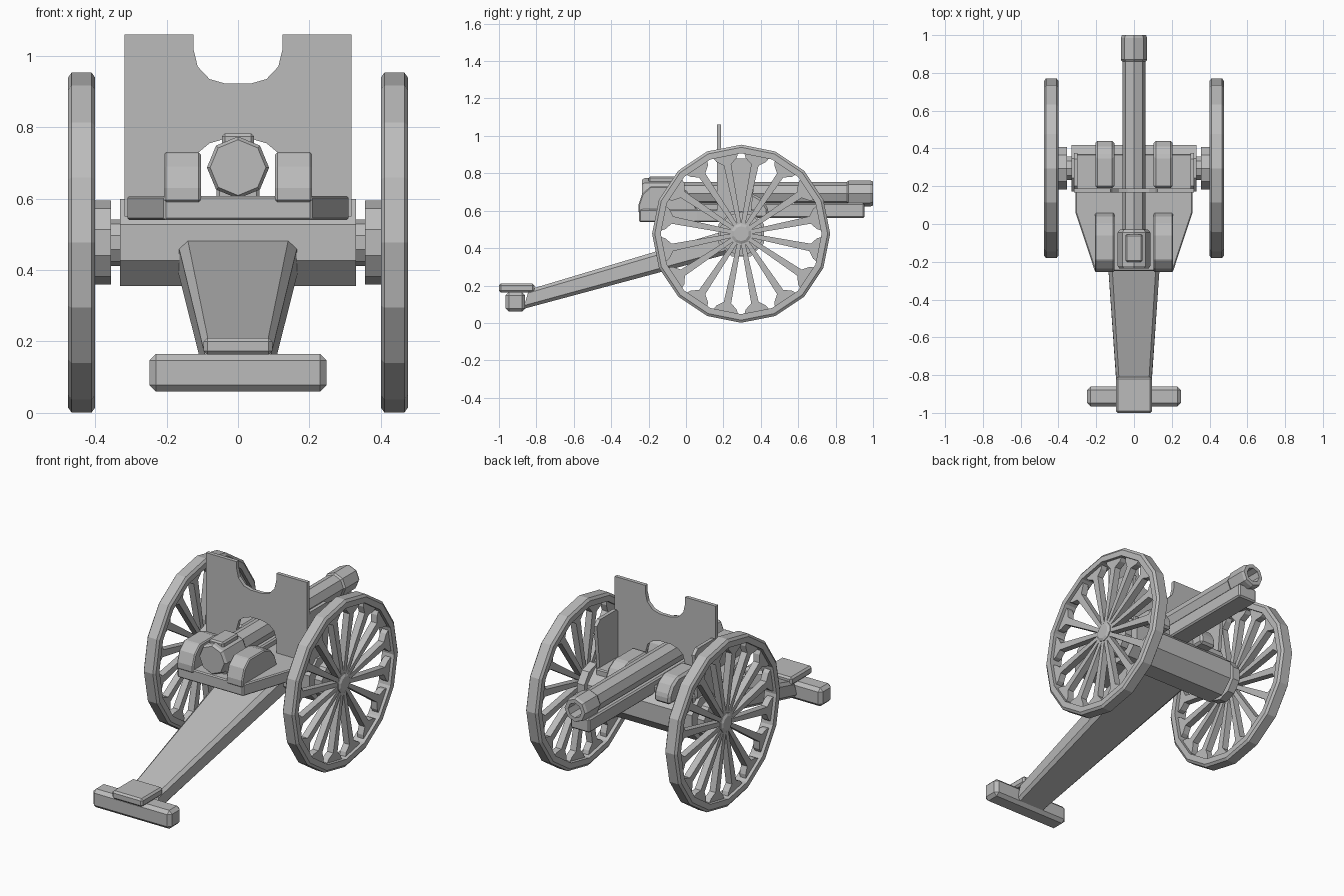
import bpy, bmesh, math
from mathutils import Vector

if "Cube" in bpy.data.objects:
    bpy.data.objects.remove(bpy.data.objects["Cube"])

grey = bpy.data.materials.new("plain grey")
grey.diffuse_color = (0.5, 0.5, 0.5, 1)
grey.use_nodes = True
grey.node_tree.nodes["Principled BSDF"].inputs["Base Color"].default_value = grey.diffuse_color


def place(a, u, v, axis):
    # a runs along the axis, (u, v) are the remaining coordinates in order
    return {'x': (a, u, v), 'y': (u, a, v), 'z': (u, v, a)}[axis]


def finish(name, bm, bevel=0):
    bmesh.ops.remove_doubles(bm, verts=bm.verts, dist=1e-5)
    bmesh.ops.recalc_face_normals(bm, faces=bm.faces)
    me = bpy.data.meshes.new(name)
    bm.to_mesh(me)
    bm.free()
    me.materials.append(grey)
    ob = bpy.data.objects.new(name, me)
    bpy.context.collection.objects.link(ob)
    if bevel:
        m = ob.modifiers.new("bevel", 'BEVEL')
        m.width, m.segments, m.limit_method = bevel, 1, 'ANGLE'
    return ob


def extrude(name, outlines, lo, hi, axis, bevel=0):
    bm = bmesh.new()
    for pts in outlines:
        a = [bm.verts.new(place(lo, u, v, axis)) for u, v in pts]
        b = [bm.verts.new(place(hi, u, v, axis)) for u, v in pts]
        bm.faces.new(a)
        bm.faces.new(b[::-1])
        for i in range(len(a)):
            j = (i + 1) % len(a)
            bm.faces.new((a[i], a[j], b[j], b[i]))
    return finish(name, bm, bevel)


def box(name, x0, x1, y0, y1, z0, z1, bevel=0):
    return extrude(name, [[(x0, y0), (x1, y0), (x1, y1), (x0, y1)]], z0, z1, 'z', bevel)


def lathe(name, profile, n, axis, cu, cv, phase=0, loop=False):
    # profile: (position along axis, radius)
    bm = bmesh.new()
    rings = []
    for a, r in profile:
        rings.append([bm.verts.new(place(a, cu + r * math.sin(t), cv + r * math.cos(t), axis))
                      for t in [phase + 2 * math.pi * i / n for i in range(n)]])
    if loop:
        rings.append(rings[0])
    else:
        bm.faces.new(rings[0])
        bm.faces.new(rings[-1])
    for p, q in zip(rings, rings[1:]):
        for i in range(n):
            j = (i + 1) % n
            bm.faces.new((p[i], p[j], q[j], q[i]))
    return finish(name, bm)


WY, WZ = 0.295, 0.477      # wheel centre

# Wheels: rim, flared spokes, hub
spokes = []
half = [(0.011, 0.04), (0.02, 0.375), (0.055, 0.402), (0.07, 0.43)]
shape = half + [(-u, r) for u, r in reversed(half)]
for k in range(16):
    t = math.radians(11.25 + 22.5 * k)
    spokes.append([(WY + u * math.cos(t) + r * math.sin(t),
                    WZ - u * math.sin(t) + r * math.cos(t)) for u, r in shape])
for side, s in (("left", -1), ("right", 1)):
    rim = [(.40, .43), (.40, .462), (.41, .476), (.466, .476), (.476, .462), (.476, .43)]
    lathe(side + "_wheel_rim", [(s * a, r) for a, r in rim], 16, 'x', WY, WZ, 0, True)
    extrude(side + "_wheel_spokes", spokes, s * .42, s * .458, 'x')
    hub = [(.32, .065), (.355, .065), (.355, .118), (.40, .118), (.405, .055),
           (.462, .055), (.47, .04)]
    lathe(side + "_wheel_hub", [(s * a, r) for a, r in hub], 10, 'x', WY, WZ)

# Axle: octagonal beam
lathe("axle", [(-.33, .132), (.33, .132)], 8, 'x', WY, WZ, math.pi / 8)

# Platform, narrowing to the rear
extrude("platform", [[(-.207, -.25), (.207, -.25), (.31, .06), (.31, .37), (-.31, .37), (-.31, .06)]],
        .54, .608, 'z', .006)

# Rounded blocks beside the breech and in front of the shield
for side, s in (("left", -1), ("right", 1)):
    rear = [(-.255, .59), (-.255, .63), (-.235, .69), (-.19, .73), (-.06, .73),
            (.0, .71), (.04, .66), (.06, .60)]
    extrude(side + "_rear_block", [rear], s * .104, s * .207, 'x', .006)
    front = [(.19, .56), (.19, .69), (.36, .69), (.41, .66), (.44, .61), (.44, .56)]
    extrude(side + "_front_block", [front], s * .104, s * .205, 'x', .012)

# Shield: plate with a sight notch on top and an opening for the barrel
notch = [(.125, 1.06), (.125, 1.02), (.113, .97), (.08, .935), (.035, .922)]
hole = [(.035, .768), (.08, .755), (.11, .73), (.125, .68), (.125, .55)]
right = notch + hole
bm = bmesh.new()
outer = [(.318, z) for x, z in right]
outer[-1] = (.318, .55)
for y in (.166, .187):
    for s in (-1, 1):
        a = [bm.verts.new((s * x, y, z)) for x, z in right]
        bm.faces.new([bm.verts.new((s * .318, y, 1.06))] + a
                     + [bm.verts.new((s * .318, y, .55))])
    bm.faces.new([bm.verts.new(p) for p in
                  ((-.035, y, .922), (.035, y, .922), (.035, y, .768), (-.035, y, .768))])


def wall(p, q):
    bm.faces.new([bm.verts.new(v) for v in ((p[0], .166, p[1]), (q[0], .166, q[1]),
                                            (q[0], .187, q[1]), (p[0], .187, p[1]))])


for s in (-1, 1):
    edge = [(.125, .55), (.318, .55), (.318, 1.06), (.125, 1.06)]
    for chain in (notch, hole, edge):
        for p, q in zip(chain, chain[1:]):
            wall((s * p[0], p[1]), (s * q[0], q[1]))
for z in (.922, .768):
    wall((-.035, z), (.035, z))
finish("shield", bm)

# Shield side wings
for side, s in (("left", -1), ("right", 1)):
    wing = [(.18, .56), (.18, .86), (.20, .88), (.345, .88), (.375, .85), (.345, .56)]
    extrude(side + "_shield_wing", [wing], s * .298, s * .318, 'x')

# Barrel with muzzle ring and bore, breech, recoil cradle
BZ = .692
lathe("barrel", [(-.1, .062), (.86, .062), (.87, .07), (.985, .07), (1.0, .064),
                 (1.0, .042), (.88, .042)], 8, 'y', 0, BZ)
lathe("breech", [(-.235, .078), (-.222, .087), (-.045, .087), (-.03, .075)], 8, 'y', 0, .687)
box("breech_plate", -.045, .045, -.2, -.055, .74, .782, .008)
box("cradle", -.06, .06, -.2, .955, .56, .64, .008)

# Trail: tapered beam from the axle down to the ground
bm = bmesh.new()
ends = []
for hw, yt, zt, yb, zb in ((.092, -.84, .178, -.87, .075), (.167, .2, .49, .23, .37)):
    top, bot = Vector((0, yt, zt)), Vector((0, yb, zb))
    ring = []
    for x, f in ((-.85, 0), (.85, 0), (1, .18), (1, .82), (.85, 1), (-.85, 1), (-1, .82), (-1, .18)):
        p = top.lerp(bot, f)
        ring.append(bm.verts.new((x * hw, p.y, p.z)))
    ends.append(ring)
    bm.faces.new(ring)
for i in range(8):
    j = (i + 1) % 8
    bm.faces.new((ends[0][i], ends[0][j], ends[1][j], ends[1][i]))
finish("trail", bm)

# Trail foot: ground bar and top plate
box("ground_bar", -.248, .248, -.965, -.86, .06, .165, .018)
box("foot_plate", -.096, .096, -1.0, -.81, .163, .21, .01)
